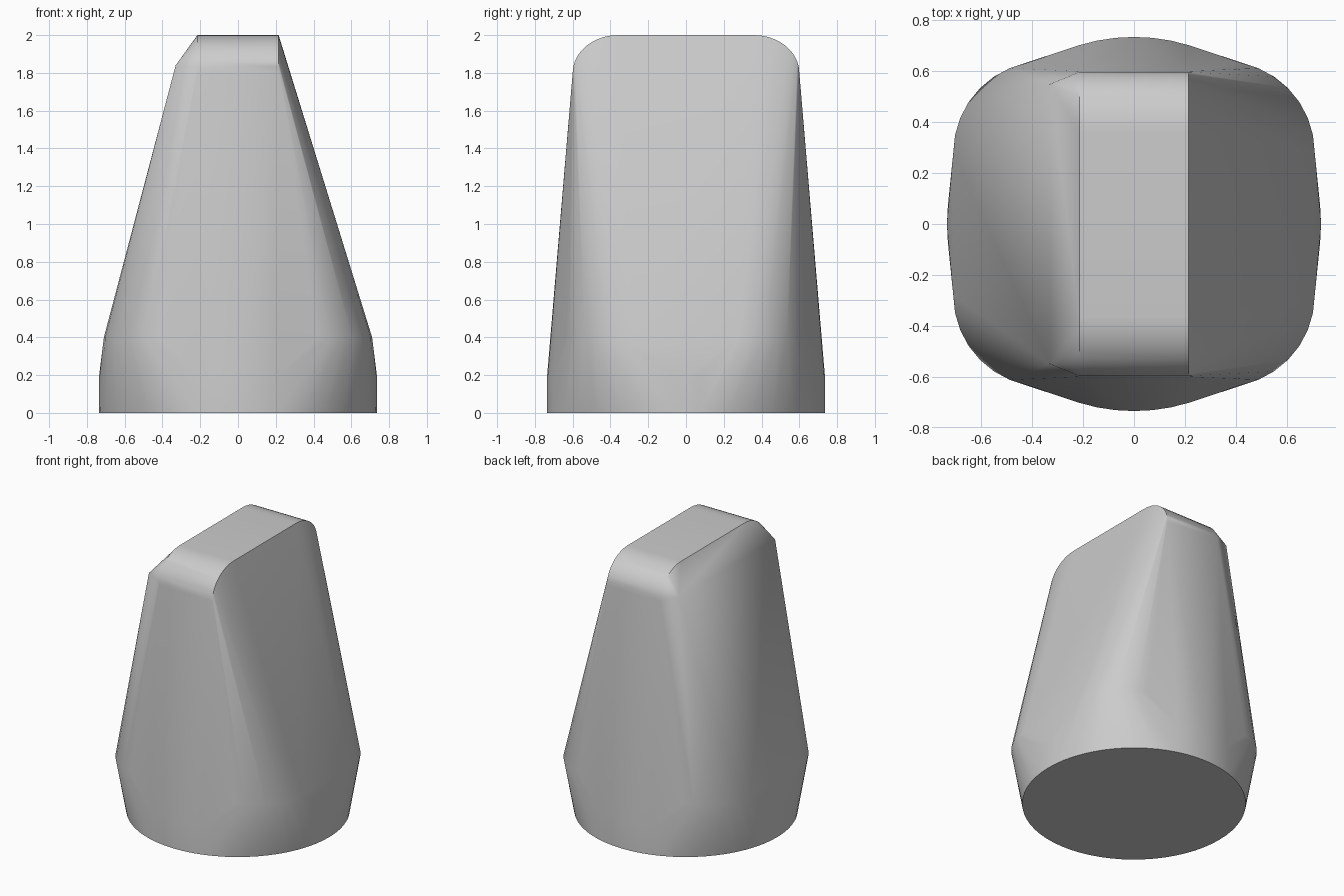
import bpy, bmesh
from math import sin, cos, pi, radians

if "Cube" in bpy.data.objects:
    bpy.data.objects.remove(bpy.data.objects["Cube"])

grey = bpy.data.materials.new("plain grey")
grey.use_nodes = True
colour = (0.6, 0.6, 0.6, 1)
grey.diffuse_color = colour
grey.node_tree.nodes["Principled BSDF"].inputs["Base Color"].default_value = colour


def ring(radius, z, steps=64):
    return [(radius * cos(2 * pi * i / steps), radius * sin(2 * pi * i / steps), z)
            for i in range(steps)]


def quarter(steps):
    return [pi / 2 * i / steps for i in range(steps + 1)]


# Round foot
points = ring(0.735, 0) + ring(0.735, 0.2)

for side in (-1, 1):
    # Rounded-square shoulder above the foot
    for sx in (-1, 1):
        points += [(sx * (0.35 + 0.36 * cos(a)), side * (0.28 + 0.36 * sin(a)), 0.4)
                   for a in quarter(8)]
        # Rounded ends of the grip ridge
        points += [(sx * 0.215, side * (0.36 + 0.24 * cos(a)), 1.8 + 0.2 * sin(a))
                   for a in quarter(10)]
    # Bevel along one long edge of the ridge
    points.append((-0.33, side * 0.55, 1.84))

# Wrap the sections in one taut skin
bm = bmesh.new()
for p in points:
    bm.verts.new(p)
result = bmesh.ops.convex_hull(bm, input=bm.verts)
unused = {v for v in result["geom_interior"] + result["geom_unused"]
          if isinstance(v, bmesh.types.BMVert)}
bmesh.ops.delete(bm, geom=list(unused), context="VERTS")
bmesh.ops.dissolve_limit(bm, angle_limit=radians(0.5), verts=bm.verts, edges=bm.edges)
bmesh.ops.recalc_face_normals(bm, faces=bm.faces)

mesh = bpy.data.meshes.new("knob_body")
bm.to_mesh(mesh)
bm.free()
mesh.materials.append(grey)
knob = bpy.data.objects.new("knob_body", mesh)
bpy.context.collection.objects.link(knob)
bpy.ops.object.select_all(action="DESELECT")
knob.select_set(True)
bpy.context.view_layer.objects.active = knob
bpy.ops.object.shade_smooth_by_angle(angle=radians(30))
